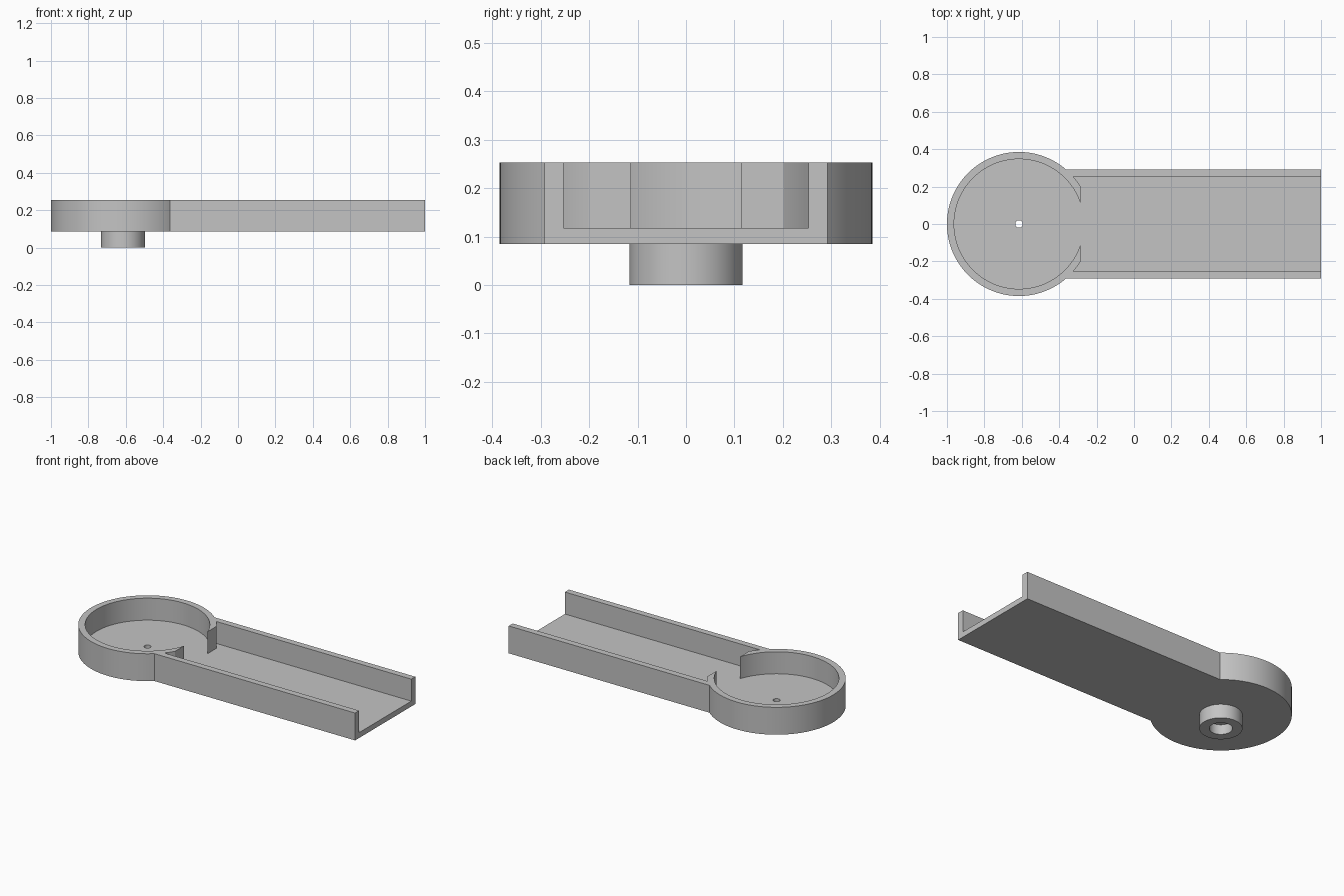
import bpy, bmesh
from math import atan2, asin, acos, cos, sin, pi, radians

cube = bpy.data.objects.get("Cube")
if cube:
    bpy.data.objects.remove(cube)

# Main dimensions
CX = -0.615                          # centre of the round cup
R_OUT, R_IN = 0.385, 0.347           # cup radii
W_OUT, W_IN = 0.292, 0.253           # channel half widths
LIP_X = -0.287                       # where the cup wall stops
Z_BASE, Z_FLOOR, Z_TOP = 0.085, 0.118, 0.253

grey = bpy.data.materials.new("light_grey")
grey.use_nodes = True
grey.diffuse_color = (0.55, 0.55, 0.55, 1)
grey.node_tree.nodes["Principled BSDF"].inputs["Base Color"].default_value = (0.55, 0.55, 0.55, 1)


def arc(r, a0, a1, n):
    """Points on a circle around the cup centre."""
    return [(CX + r * cos(a0 + (a1 - a0) * i / n), r * sin(a0 + (a1 - a0) * i / n))
            for i in range(n + 1)]


def prism(name, outline, z0, z1):
    """Extrude a closed outline from z0 up to z1."""
    bm = bmesh.new()
    face = bm.faces.new([bm.verts.new((x, y, z0)) for x, y in outline])
    top = bmesh.ops.extrude_face_region(bm, geom=[face])["geom"]
    bmesh.ops.translate(bm, vec=(0, 0, z1 - z0),
                        verts=[v for v in top if isinstance(v, bmesh.types.BMVert)])
    bmesh.ops.recalc_face_normals(bm, faces=bm.faces)
    mesh = bpy.data.meshes.new(name)
    bm.to_mesh(mesh)
    bm.free()
    mesh.materials.append(grey)
    obj = bpy.data.objects.new(name, mesh)
    bpy.context.collection.objects.link(obj)
    return obj


def disc(name, r, z0, z1, n=64):
    return prism(name, arc(r, 0, 2 * pi, n)[:-1], z0, z1)


def combine(target, other, operation):
    """Apply a boolean and discard the helper."""
    other.hide_render = True
    mod = target.modifiers.new(operation, 'BOOLEAN')
    mod.operation, mod.solver, mod.object = operation, 'EXACT', other
    bpy.context.view_layer.objects.active = target
    bpy.ops.object.modifier_apply(modifier=mod.name)
    bpy.data.objects.remove(other)


# Solid body: round cup end running into a straight channel
join = asin(W_OUT / R_OUT)
body = prism("tray_body", [(1, W_OUT)] + arc(R_OUT, join, 2 * pi - join, 112) + [(1, -W_OUT)],
             Z_BASE, Z_TOP)

# Pocket: channel interior, pointed lips at the neck, cup interior
a_wall = asin(W_IN / R_OUT)
a_lip = acos((LIP_X - CX) / R_OUT)
a_cup = acos((LIP_X - CX) / R_IN)
upper_lip = arc(R_OUT, a_wall, a_lip, 6)
lower_lip = [(x, -y) for x, y in reversed(upper_lip)]
pocket = [(1.1, W_IN)] + upper_lip + arc(R_IN, a_cup, 2 * pi - a_cup, 112) + lower_lip + [(1.1, -W_IN)]
combine(body, prism("pocket_cutter", pocket, Z_FLOOR, 0.4), 'DIFFERENCE')

# Boss underneath with a blind socket and a small through hole
combine(body, disc("pivot_boss", 0.117, 0, 0.1), 'UNION')
combine(body, disc("socket_cutter", 0.063, -0.1, 0.06), 'DIFFERENCE')
combine(body, disc("pin_hole_cutter", 0.02, -0.1, 0.3, 32), 'DIFFERENCE')

# Smooth curved walls, crisp corners
bpy.ops.object.select_all(action='DESELECT')
body.select_set(True)
bpy.context.view_layer.objects.active = body
bpy.ops.object.shade_smooth_by_angle(angle=radians(25))
